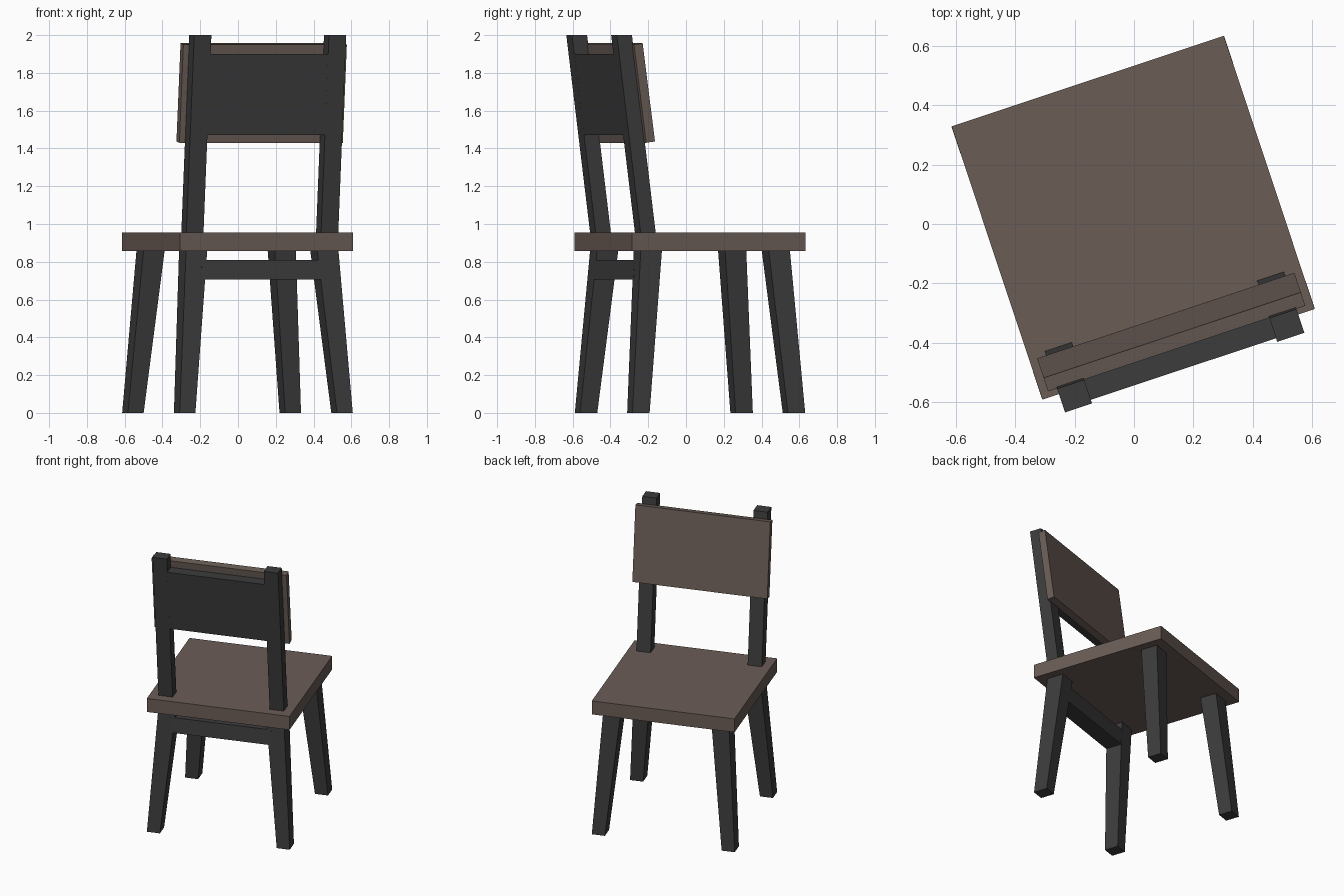
import bpy, bmesh, math
from mathutils import Matrix

if "Cube" in bpy.data.objects:
    bpy.data.objects.remove(bpy.data.objects["Cube"])

# The whole chair is turned about z; parts are described in its own u (width), v (depth), z axes
TURN = Matrix.Rotation(math.radians(18.4), 4, 'Z')
MID_U, MID_V = 0.004, 0.021


def material(name, colour):
    m = bpy.data.materials.new(name)
    m.diffuse_color = (*colour, 1)
    m.use_nodes = True
    m.node_tree.nodes["Principled BSDF"].inputs["Base Color"].default_value = m.diffuse_color
    return m


dark = material("dark_paint", (0.045, 0.045, 0.045))
wood = material("brown_wood", (0.145, 0.108, 0.094))


def loft(name, loop_a, loop_b, mat):
    """Solid joining two matching loops of points."""
    bm = bmesh.new()
    a = [bm.verts.new(p) for p in loop_a]
    b = [bm.verts.new(p) for p in loop_b]
    bm.faces.new(a)
    bm.faces.new(b)
    for i in range(len(a)):
        j = (i + 1) % len(a)
        bm.faces.new((a[i], a[j], b[j], b[i]))
    bmesh.ops.transform(bm, matrix=TURN, verts=bm.verts)
    bmesh.ops.recalc_face_normals(bm, faces=bm.faces)
    me = bpy.data.meshes.new(name)
    bm.to_mesh(me)
    bm.free()
    me.materials.append(mat)
    ob = bpy.data.objects.new(name, me)
    bpy.context.collection.objects.link(ob)
    return ob


def rect(u, v, z, su, sv):
    return [(u + i * su / 2, v + j * sv / 2, z)
            for i, j in ((-1, -1), (1, -1), (1, 1), (-1, 1))]


def crossbar(name, half_width, profile, mat):
    """Side profile in (v, z) run across the width."""
    ends = [[(MID_U + s * half_width, v, z) for v, z in profile] for s in (-1, 1)]
    return loft(name, ends[0], ends[1], mat)


# Seat
loft("seat", rect(MID_U, MID_V, 0.858, 0.965, 0.968),
     rect(MID_U, MID_V, 0.954, 0.965, 0.968), wood)

for s, side in ((-1, "left"), (1, "right")):
    # Splayed, tapered legs
    for t, end in ((-1, "back"), (1, "front")):
        loft(f"{end}_leg_{side}",
             rect(MID_U + s * 0.439, MID_V + t * 0.434, 0, 0.088, 0.096),
             rect(MID_U + s * 0.366, MID_V + t * 0.357, 0.86, 0.118, 0.118), dark)
    # Leaning back posts
    loft(f"back_post_{side}",
         rect(MID_U + s * 0.376, -0.353, 0.95, 0.096, 0.084),
         rect(MID_U + s * 0.376, -0.486, 2.0, 0.096, 0.084), dark)

# Rail between the back legs, under the seat
crossbar("back_rail", 0.34,
         [(-0.408, 0.705), (-0.399, 0.81), (-0.285, 0.81), (-0.294, 0.705)], dark)

# Dark panel filling the gap between the posts
crossbar("back_panel", 0.34,
         [(-0.461, 1.472), (-0.515, 1.90), (-0.435, 1.90), (-0.377, 1.475)], dark)

# Wooden backrest board in front of the posts
crossbar("backrest", 0.456,
         [(-0.375, 1.43), (-0.443, 1.95), (-0.395, 1.957), (-0.326, 1.437)], wood)
